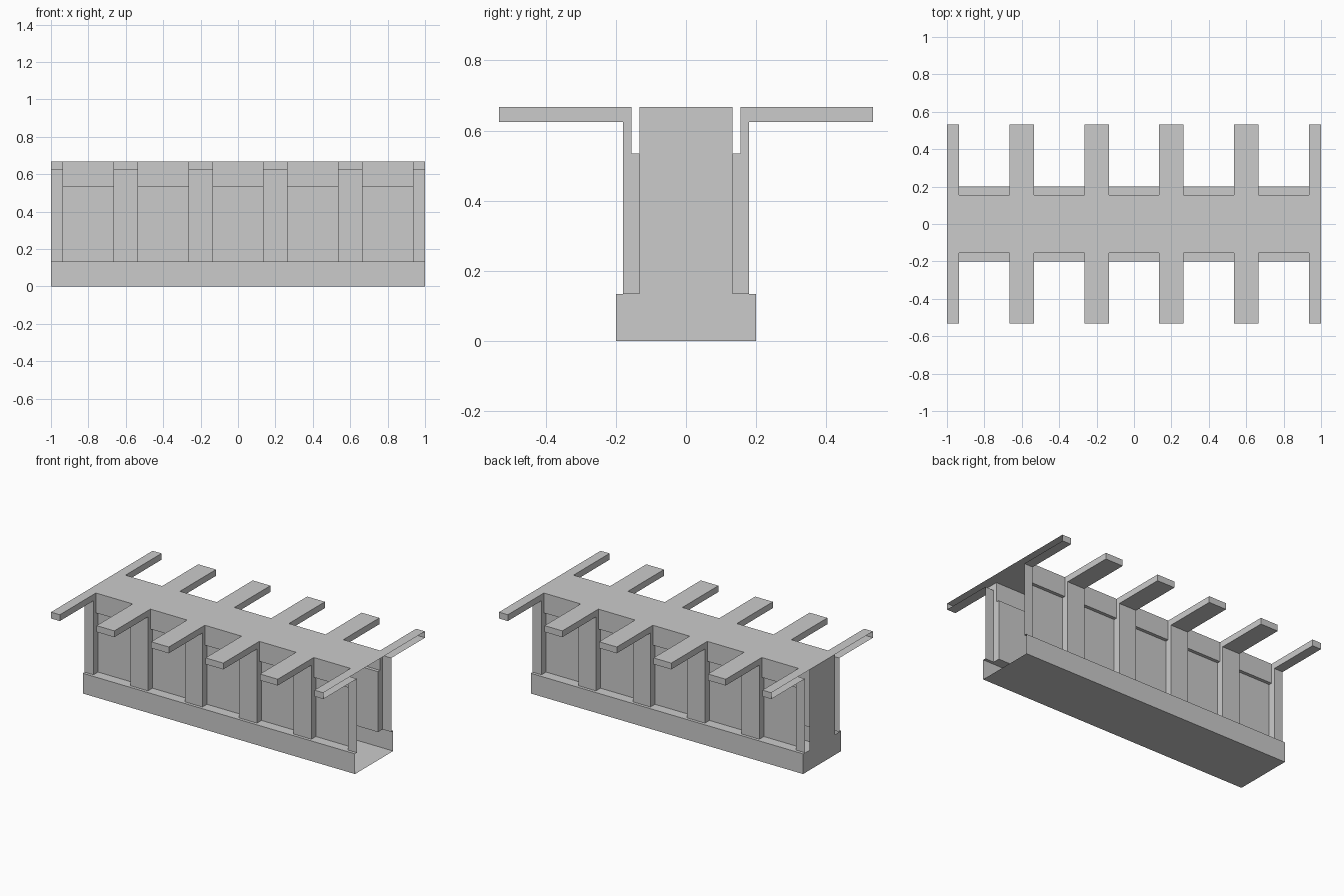
import bpy

if "Cube" in bpy.data.objects:
    bpy.data.objects.remove(bpy.data.objects["Cube"])

BASE, DROP, ARM, TOP = 0.134, 0.535, 0.625, 0.667   # key heights
WALL, LIP, RIB, FOOT, REACH = 0.133, 0.155, 0.18, 0.2, 0.533  # half depths


def mirrored(points):
    """Continue a right-hand profile down its mirror image."""
    return points + [(-y, z) for y, z in reversed(points)]


def sweep(profile, x0, x1):
    """Faces of an open profile swept along x."""
    return [[(x0, *p), (x0, *q), (x1, *q), (x1, *p)]
            for p, q in zip(profile, profile[1:])]


def flat(profile, x, facing):
    """Flat face at x whose counterclockwise outline faces +x or -x."""
    pts = [(x, *p) for p in profile]
    return [pts if facing > 0 else pts[::-1]]


def make(name, faces):
    verts, index, polys = [], {}, []
    for face in faces:
        ids = []
        for v in face:
            key = tuple(round(c, 5) for c in v)
            if key not in index:
                index[key] = len(verts)
                verts.append(key)
            ids.append(index[key])
        polys.append(ids)
    mesh = bpy.data.meshes.new(name)
    mesh.from_pydata(verts, [], polys)
    mesh.update()
    obj = bpy.data.objects.new(name, mesh)
    bpy.context.collection.objects.link(obj)


rib_profile = mirrored([(FOOT, BASE), (RIB, BASE), (RIB, ARM),
                        (REACH, ARM), (REACH, TOP)])
bay_profile = mirrored([(FOOT, BASE), (WALL, BASE), (WALL, DROP),
                        (LIP, DROP), (LIP, TOP)])
cheek = [(WALL, BASE), (RIB, BASE), (RIB, ARM), (REACH, ARM),
         (REACH, TOP), (LIP, TOP), (LIP, DROP), (WALL, DROP)]

# Plinth: hollow, open at the section ends
make("plinth", sweep([(-FOOT, BASE), (-FOOT, 0), (FOOT, 0), (FOOT, BASE)], -1, 1))

# Ribs with projecting arms; the outer two are half ribs left open at the ends
rib_spans = []
for c in (-1, -0.6, -0.2, 0.2, 0.6, 1):
    x0, x1 = max(c - 0.065, -1), min(c + 0.065, 1)
    rib_spans.append((x0, x1))
    faces = sweep(rib_profile, x0, x1)
    for x, facing in ((x0, -1), (x1, 1)):
        if abs(x) < 0.999:
            faces += flat(cheek, x, facing)
            faces += flat([(-y, z) for y, z in cheek], x, -facing)
    make("rib", faces)

# Recessed bays with a thicker upper band
for (_, x0), (x1, _) in zip(rib_spans, rib_spans[1:]):
    make("bay", sweep(bay_profile, x0, x1))

# End wall closing the left end only
make("end_wall", flat(mirrored([(FOOT, 0), (FOOT, BASE), (WALL, BASE), (WALL, TOP)]), -1, -1))
